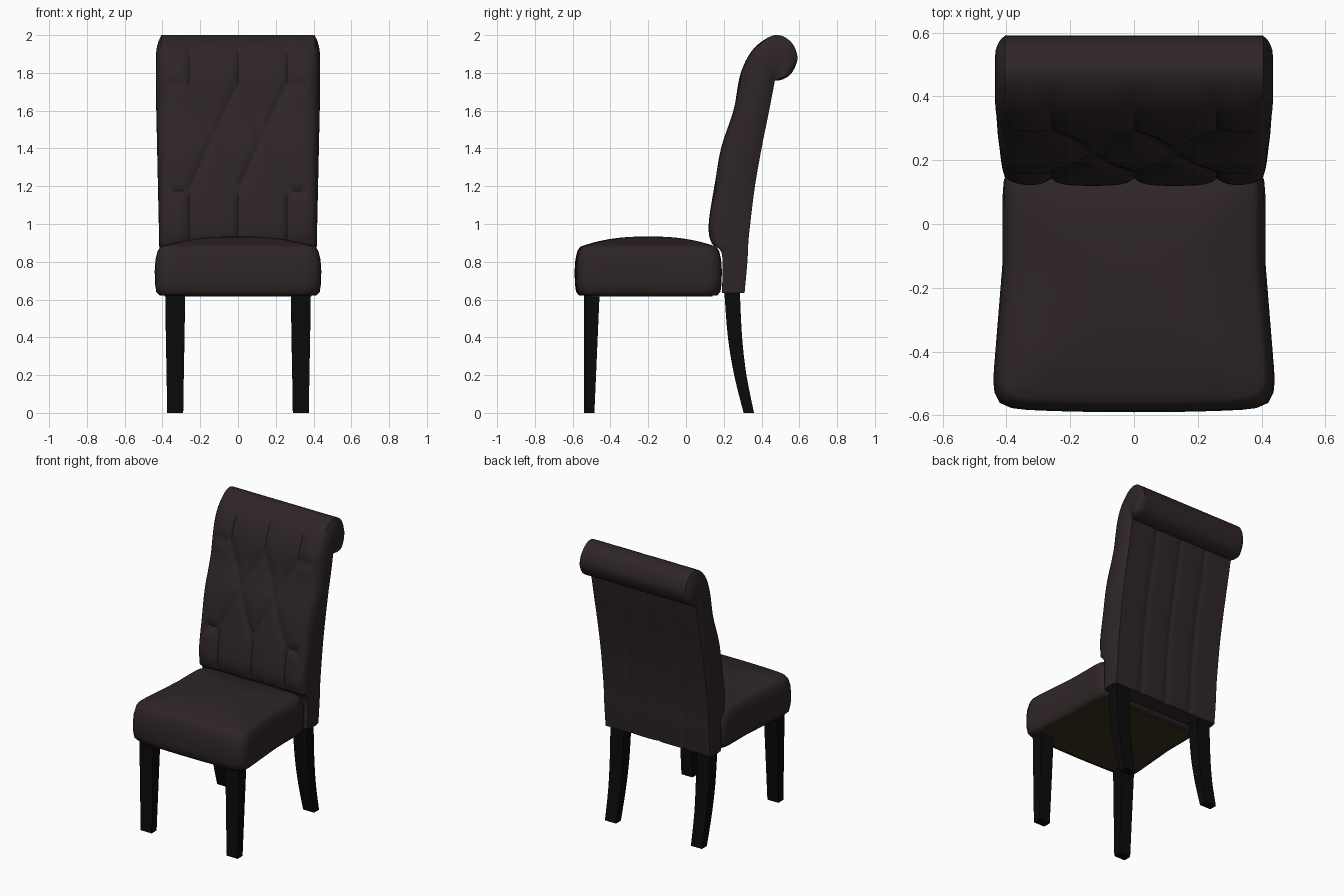
import bpy, bmesh
from math import exp, sin, cos, pi, hypot
from mathutils import Vector
from mathutils.geometry import intersect_point_line

old = bpy.data.objects.get("Cube")
if old:
    bpy.data.objects.remove(old, do_unlink=True)


def material(name, colour):
    mat = bpy.data.materials.new(name)
    mat.use_nodes = True
    mat.diffuse_color = (*colour, 1)
    mat.node_tree.nodes["Principled BSDF"].inputs["Base Color"].default_value = (*colour, 1)
    return mat


leather = material("dark brown leather", (0.028, 0.019, 0.019))
black_wood = material("black wood", (0.003, 0.003, 0.003))
lining = material("olive lining", (0.04, 0.031, 0.014))


def loft(name, rings, mat, angle=40):
    """Skin a stack of equal closed rings and cap both ends."""
    bm = bmesh.new()
    rows = [[bm.verts.new(p) for p in ring] for ring in rings]
    count = len(rows[0])
    for low, high in zip(rows, rows[1:]):
        for i in range(count):
            j = (i + 1) % count
            bm.faces.new((low[i], low[j], high[j], high[i]))
    bm.faces.new(rows[0][::-1])
    bm.faces.new(rows[-1])
    bmesh.ops.remove_doubles(bm, verts=bm.verts, dist=0.0005)
    bmesh.ops.recalc_face_normals(bm, faces=bm.faces)
    mesh = bpy.data.meshes.new(name)
    bm.to_mesh(mesh)
    bm.free()
    mesh.materials.append(mat)
    obj = bpy.data.objects.new(name, mesh)
    bpy.context.collection.objects.link(obj)
    bpy.ops.object.select_all(action="DESELECT")
    obj.select_set(True)
    bpy.context.view_layer.objects.active = obj
    bpy.ops.object.shade_smooth_by_angle(angle=angle * pi / 180)
    return obj


def spline(points, steps):
    """Smooth curve through points of any dimension."""
    pts = [Vector(p) for p in points]
    pts = [pts[0]] + pts + [pts[-1]]
    out = []
    for a, b, c, d in zip(pts, pts[1:], pts[2:], pts[3:]):
        for k in range(steps):
            t = k / steps
            out.append(b + (c - a) * (t / 2) + (a * 2 - b * 5 + c * 4 - d) * (t * t / 2)
                       + (b * 3 - a - c * 3 + d) * (t ** 3 / 2))
    return out + [pts[-1]]


def clamp(v):
    return max(0.0, min(1.0, v))


# Backrest: front point and back point (y, z) at each station, rolling over the top
NECK = (0.47, 1.76)
stations = [
    (0.19, 0.635, 0.31, 0.635), (0.19, 0.84, 0.325, 0.8), (0.135, 0.9, 0.33, 0.9),
    (0.12, 1.0, 0.34, 1.0), (0.15, 1.2, 0.365, 1.2), (0.185, 1.4, 0.4, 1.4),
    (0.25, 1.6, 0.44, 1.6), (0.29, 1.8, 0.467, 1.74),
    (0.36, 1.93, *NECK), (0.47, 2.0, *NECK), (0.555, 1.965, *NECK), (0.59, 1.88, *NECK),
    (0.56, 1.8, *NECK), (0.51, 1.765, *NECK), (*NECK, *NECK)]

# Tufting seams on one half of the front, mirrored by |x|
HIGH, MID, LOW, SIDE = 1.74, 1.46, 1.17, 0.26
seams = [((0, 2), (0, HIGH)), ((SIDE, 2), (SIDE, HIGH)), ((SIDE, HIGH), (0.35, HIGH)),
         ((0, HIGH), (SIDE / 2, MID)), ((SIDE, HIGH), (SIDE / 2, MID)),
         ((SIDE / 2, MID), (0, LOW)), ((SIDE / 2, MID), (SIDE, LOW)),
         ((SIDE, LOW), (0.35, LOW)), ((0, LOW), (0, 0.8)), ((SIDE, LOW), (SIDE, 0.8))]
seams = [(Vector(a), Vector(b)) for a, b in seams]
HALF = 0.405


def seam_distance(x, z):
    p = Vector((abs(x), z))
    best = 1
    for a, b in seams:
        t = clamp(intersect_point_line(p, a, b)[1])
        best = min(best, (p - a.lerp(b, t)).length)
    return best


def front_depth(x, y, z):
    fade = clamp((z - 0.86) / 0.06) * clamp((0.44 - y) / 0.16)
    if fade == 0:
        return 0
    edge = exp(-(HALF - abs(x)) / 0.03)
    return fade * max(0.024 * exp(-seam_distance(x, z) / 0.025), 0.028 * edge)


def back_depth(x):
    return 0.008 * exp(-min(abs(x), abs(abs(x) - 0.2)) / 0.02)


def back_ring(s):
    front, back = Vector((0, s[0], s[1])), Vector((0, s[2], s[3]))
    across = back - front
    size = clamp(across.length / 0.1)
    inward = across.normalized() if across.length > 0.001 else across
    columns = 72
    xs = [HALF * (2 * i / columns - 1) for i in range(columns + 1)]
    on_neck = (back - Vector((0, *NECK))).length < 0.002
    ring = [front + Vector((x, 0, 0)) + inward * front_depth(x, s[0], s[1]) * size for x in xs]
    edge_front = ring[-1].copy()
    edge_front.x = 0
    puff = (0.01 + 0.02 * clamp((s[1] - 0.8) / 0.9)) * size
    sides = [edge_front.lerp(back, k / 8) + Vector((HALF + puff * sin(pi * k / 8) ** 0.7, 0, 0))
             for k in range(1, 8)]
    ring += sides
    ring += [back + Vector((x, 0, 0)) - inward * (0 if on_neck else back_depth(x))
             for x in reversed(xs)]
    ring += [Vector((-p.x, p.y, p.z)) for p in reversed(sides)]
    return ring


loft("backrest", [back_ring(s) for s in spline(stations, 8)], leather)


# Seat cushion: tapered rounded outline, puffed sides and a domed top
FRONT, REAR = -0.59, 0.19


def seat_ring(inset, z, scale=1.0):
    mid = (FRONT + REAR) / 2
    depth = (REAR - FRONT) / 2
    ring = []
    for i in range(96):
        a = 2 * pi * i / 96
        c, s = cos(a), sin(a)
        # Squared circle gives evenly rounded corners
        r = 1 / (abs(c) ** 14 + abs(s) ** 14) ** (1 / 14)
        y = mid + s * r * (depth - inset)
        half = 0.412 + 0.03 * clamp((-0.12 - y) / 0.38) - inset
        x = c * r * half
        if s < 0:
            y += 0.012 * (x / half) ** 2 * clamp(-s * r)
        ring.append((x * scale, mid + (y - mid) * scale, z))
    return ring


walls = [(0.06, 0.62), (0.025, 0.622), (0.008, 0.64), (0.002, 0.68), (0, 0.75),
         (0.004, 0.81), (0.014, 0.855), (0.026, 0.875), (0.036, 0.882)]
seat = [seat_ring(*w) for w in walls]
for k in range(11, 0, -1):
    f = k / 12
    seat.append(seat_ring(0.036, 0.882 + 0.052 * (1 - f ** 2.4), f))
loft("seat_cushion", seat, leather, 50)

# Lining plate under the seat
loft("seat_lining", [seat_ring(0.05, z) for z in (0.615, 0.622)], lining)


# Legs: square sections along a path of (z, y front, y back, x inner, x outer)
def leg(name, path, side):
    rings = [[(side * xi, yf, z), (side * xo, yf, z), (side * xo, yb, z), (side * xi, yb, z)]
             for z, yf, yb, xi, xo in path]
    loft(name, rings, black_wood, 30)


front_path = [(0, -0.54, -0.485, 0.29, 0.375), (0.64, -0.54, -0.457, 0.28, 0.385)]
rear_path = spline([(0, 0.305, 0.36, 0.29, 0.375), (0.2, 0.255, 0.32, 0.287, 0.378),
                    (0.4, 0.222, 0.297, 0.283, 0.382), (0.64, 0.203, 0.285, 0.28, 0.385)], 4)
for label, side in (("left", 1), ("right", -1)):
    leg("front_leg_" + label, front_path, side)
    leg("rear_leg_" + label, rear_path, side)
